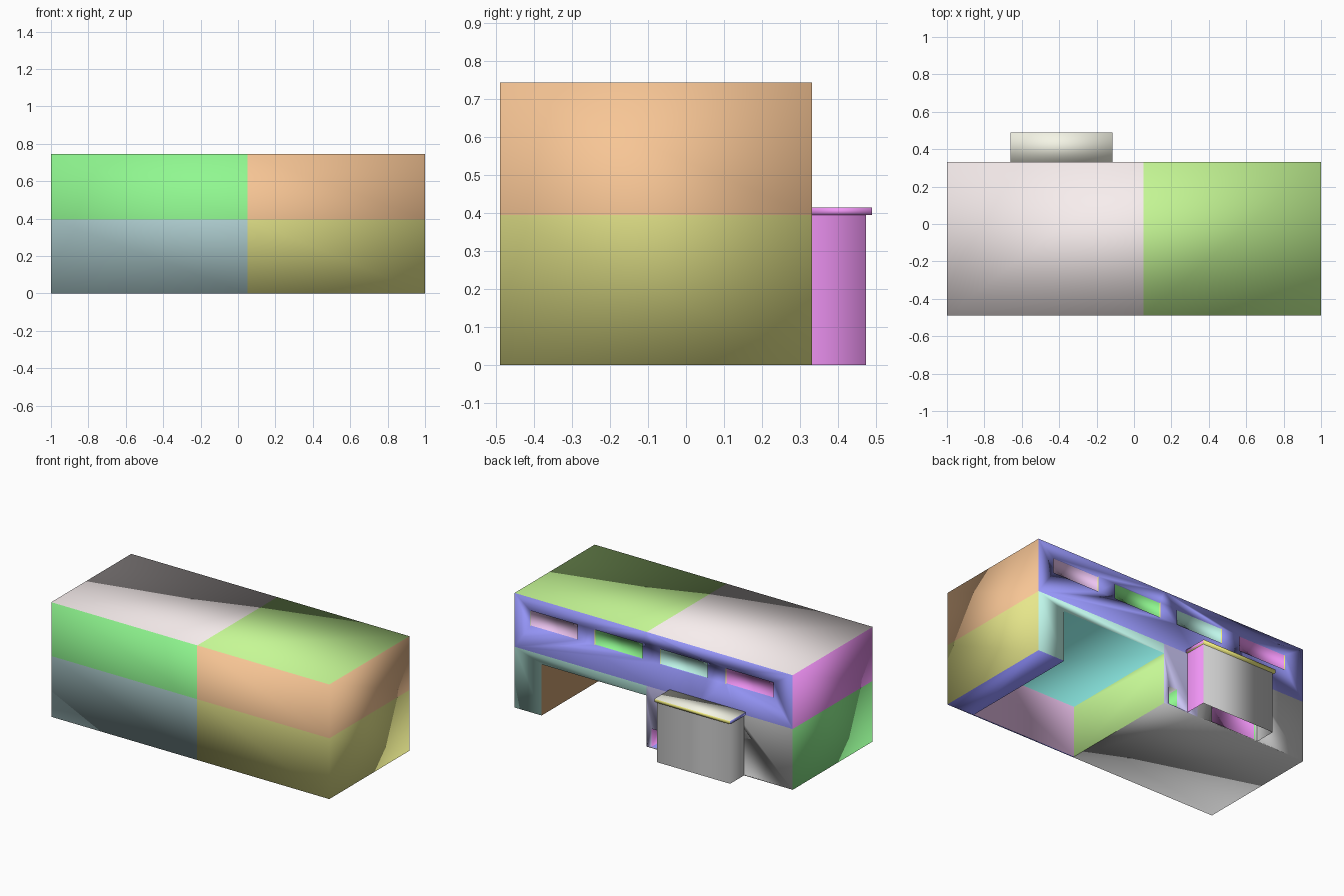
import bpy, bmesh
from mathutils import Vector

if "Cube" in bpy.data.objects:
    bpy.data.objects.remove(bpy.data.objects["Cube"])

X_SPLIT, Z_SPLIT = 0.05, 0.395
FRONT, BACK, TOP = -0.49, 0.332, 0.745
WINDOWS = [(0.547, 0.887), (0.08, 0.424), (-0.387, -0.045), (-0.863, -0.518)]
PANES = ("lilac", "green", "mint", "pink")
DOOR = (-0.636, -0.31)
VENT = (-0.045, 0.015)

COLOURS = {
    "green": (0.56, 0.97, 0.56), "orange": (0.97, 0.77, 0.58), "slate": (0.72, 0.85, 0.86),
    "olive": (0.90, 0.90, 0.54), "blush": (0.97, 0.93, 0.93), "lime": (0.77, 0.97, 0.58),
    "periwinkle": (0.58, 0.58, 0.97), "mint": (0.75, 0.97, 0.92), "lavender": (0.80, 0.78, 0.97),
    "orchid": (0.93, 0.56, 0.95), "leaf": (0.56, 0.95, 0.56), "indigo": (0.54, 0.54, 0.97),
    "teal": (0.56, 0.95, 0.92), "mauve": (0.93, 0.76, 0.93), "brown": (0.93, 0.73, 0.52),
    "pink": (0.93, 0.57, 0.95), "lilac": (0.93, 0.77, 0.95), "ivory": (0.96, 0.96, 0.90),
    "yellow": (0.95, 0.93, 0.50), "grey": (0.80, 0.80, 0.80),
}


def material(name):
    mat = bpy.data.materials.get(name)
    if not mat:
        mat = bpy.data.materials.new(name)
        mat.diffuse_color = (*[c ** 2.2 for c in COLOURS[name]], 1)
        mat.use_nodes = True
        mat.node_tree.nodes["Principled BSDF"].inputs["Base Color"].default_value = mat.diffuse_color
    return mat


def add_box(bm, x0, x1, y0, y1, z0, z1):
    for v in bmesh.ops.create_cube(bm, size=1)["verts"]:
        v.co = Vector(((x0 + x1) / 2 + v.co.x * (x1 - x0),
                       (y0 + y1) / 2 + v.co.y * (y1 - y0),
                       (z0 + z1) / 2 + v.co.z * (z1 - z0)))


def make_object(name, bm):
    mesh = bpy.data.meshes.new(name)
    bm.to_mesh(mesh)
    bm.free()
    obj = bpy.data.objects.new(name, mesh)
    bpy.context.collection.objects.link(obj)
    return obj


def boxes(name, *bounds):
    bm = bmesh.new()
    for b in bounds:
        add_box(bm, *b)
    return make_object(name, bm)


def paint(obj, chooser):
    """Colour each face by its direction and place, and shade it smooth."""
    names = [chooser(p.normal, p.center) for p in obj.data.polygons]
    slots = sorted(set(names))
    obj.data.materials.clear()
    for s in slots:
        obj.data.materials.append(material(s))
    for p, n in zip(obj.data.polygons, names):
        p.material_index = slots.index(n)
        p.use_smooth = True


def body_colour(n, c):
    right, upper = c.x > X_SPLIT, c.z > Z_SPLIT
    if n.y < -0.5:
        return (("green", "orange") if upper else ("slate", "olive"))[right]
    if n.y > 0.5:
        if c.y < -0.3:
            return "mauve"
        if c.y < BACK - 0.002:  # set-back panes, door and vent
            for (a, b), pane in zip(WINDOWS, PANES):
                if upper and a < c.x < b:
                    return pane
            return "pink" if c.x < -0.2 else "green"
        return "periwinkle" if upper else "mint" if right else "lavender" if c.x > -0.2 else "grey"
    if n.x > 0.5:
        if c.x > 0.9:
            return "orange" if upper else "olive"
        return "yellow" if upper else "green" if c.x < 0 else "lime"
    if n.x < -0.5:
        if c.x > -0.9:
            return "yellow" if upper else "brown" if c.x > 0.5 else "orchid"
        return "orchid" if upper else "leaf"
    if n.z > 0:
        return "periwinkle" if c.z < 0.7 else "lime" if right else "blush"
    return "periwinkle" if upper else "teal" if c.z > 0.2 else "indigo" if right else "grey"


def porch_colour(n, c):
    return "pink" if n.x > 0.5 else "grey"


def roof_colour(n, c):
    if n.z > 0.5:
        return "ivory"
    return "pink" if n.x > 0.5 else "periwinkle" if n.x < -0.5 else "yellow"


# Building block with garage, windows, door and wall vent cut out
body = boxes("building", (-1, 1, FRONT, BACK, 0, TOP))
cuts = [(a, b, BACK - 0.008, BACK + 0.1, 0.56, 0.66) for a, b in WINDOWS]
cuts += [(X_SPLIT, 0.806, FRONT + 0.01, BACK + 0.1, -0.1, 0.332),
         (*DOOR, BACK - 0.01, BACK + 0.1, 0.008, 0.31),
         (*VENT, BACK - 0.1, BACK + 0.1, 0.008, 0.125)]
cutter = boxes("opening_cutter", *cuts)
cutter.hide_render = True
mod = body.modifiers.new("openings", "BOOLEAN")
mod.object = cutter
mod.operation = "DIFFERENCE"
mod.solver = "EXACT"
bpy.context.view_layer.objects.active = body
bpy.ops.object.modifier_apply(modifier=mod.name)
bpy.data.objects.remove(cutter)

# Split the walls into panels along the storey and partition lines
bm = bmesh.new()
bm.from_mesh(body.data)


def split(faces, co, no):
    geom = {g for f in faces for g in (*f.verts, *f.edges, f)}
    bmesh.ops.bisect_plane(bm, geom=list(geom), plane_co=co, plane_no=no, dist=1e-5)
    bm.normal_update()


split(bm.faces, (0, 0, Z_SPLIT), (0, 0, 1))
split([f for f in bm.faces if not (f.normal.y > 0.5 and f.calc_center_median().z > Z_SPLIT)],
      (X_SPLIT, 0, 0), (1, 0, 0))
split([f for f in bm.faces if f.normal.y > 0.5 and f.calc_center_median().y > BACK - 0.002
       and f.calc_center_median().z < Z_SPLIT], (-0.2, 0, 0), (1, 0, 0))
bm.to_mesh(body.data)
bm.free()
paint(body, body_colour)

# Porch: three thin walls, open below
bm = bmesh.new()
add_box(bm, -0.65, -0.125, BACK, 0.475, 0, 0.395)
bm.normal_update()
gone = [f for f in bm.faces if abs(f.normal.z) > 0.5 or f.normal.y < -0.5]
bmesh.ops.delete(bm, geom=gone, context="FACES")
paint(make_object("porch_walls", bm), porch_colour)

# Porch roof slab
paint(boxes("porch_roof", (-0.66, -0.115, BACK, 0.49, 0.395, 0.415)), roof_colour)
